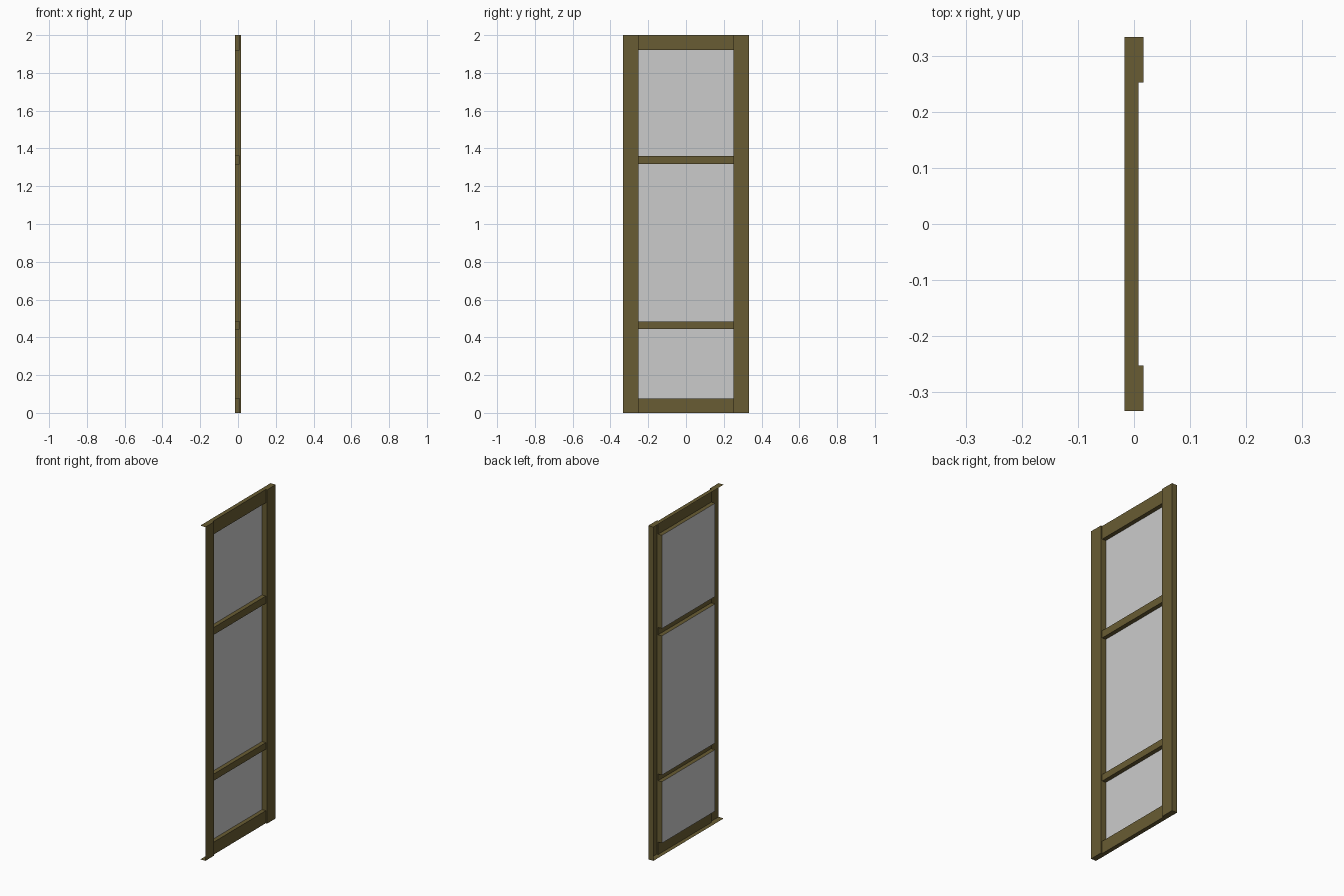
import bpy, bmesh

if "Cube" in bpy.data.objects:
    bpy.data.objects.remove(bpy.data.objects["Cube"])

BACK, FRONT, RAIL_FRONT = -0.017, 0.017, 0.008
OUT, INN, HEIGHT = 0.333, 0.252, 2.0
RAILS = {"bottom_rail": (0.0, 0.075), "lower_crossbar": (0.443, 0.483),
         "upper_crossbar": (1.317, 1.361), "top_rail": (1.92, HEIGHT)}

brown = bpy.data.materials.new("dark_brown")
brown.diffuse_color = (0.14, 0.107, 0.033, 1)
brown.use_nodes = True
brown.node_tree.nodes["Principled BSDF"].inputs["Base Color"].default_value = brown.diffuse_color


def panel(bm, axis, pos, u, v, sign):
    """Rectangle across one axis, spanning u and v on the other two, facing sign."""
    pts = []
    for a, b in ((u[0], v[0]), (u[1], v[0]), (u[1], v[1]), (u[0], v[1])):
        p = [a, b]
        p.insert(axis, pos)
        pts.append(bm.verts.new(p))
    f = bm.faces.new(pts)
    f.normal_update()
    if f.normal[axis] * sign < 0:
        f.normal_flip()


def finish(bm, name, mat=None):
    bmesh.ops.remove_doubles(bm, verts=bm.verts, dist=1e-5)
    me = bpy.data.meshes.new(name)
    bm.to_mesh(me)
    bm.free()
    ob = bpy.data.objects.new(name, me)
    bpy.context.collection.objects.link(ob)
    if mat:
        me.materials.append(mat)


spans = list(RAILS.values())
openings = [(spans[i][1], spans[i + 1][0]) for i in range(3)]

# Stiles: hollow shells, open at the back
for name, s in (("left_stile", -1), ("right_stile", 1)):
    bm = bmesh.new()
    y = tuple(sorted((s * INN, s * OUT)))
    panel(bm, 0, FRONT, y, (0, HEIGHT), 1)
    panel(bm, 2, HEIGHT, (BACK, FRONT), y, 1)
    panel(bm, 2, 0, (BACK, FRONT), y, -1)
    if s > 0:  # only this stile has a closed outer edge
        panel(bm, 1, OUT, (BACK, FRONT), (0, HEIGHT), 1)
    for z in openings:
        panel(bm, 1, s * INN, (BACK, FRONT), z, -s)
    for z in spans:  # step between rail face and stile face
        panel(bm, 1, s * INN, (RAIL_FRONT, FRONT), z, -s)
    finish(bm, name, brown)

# Rails and crossbars: channels open at the back
for name, z in RAILS.items():
    bm = bmesh.new()
    panel(bm, 0, RAIL_FRONT, (-INN, INN), z, 1)
    panel(bm, 2, z[0], (BACK, RAIL_FRONT), (-INN, INN), -1)
    panel(bm, 2, z[1], (BACK, RAIL_FRONT), (-INN, INN), 1)
    finish(bm, name, brown)

# Panes: thin sheets set at the back of each opening
for name, z in zip(("lower_pane", "middle_pane", "upper_pane"), openings):
    bm = bmesh.new()
    panel(bm, 0, BACK, (-INN, INN), z, 1)
    finish(bm, name)
